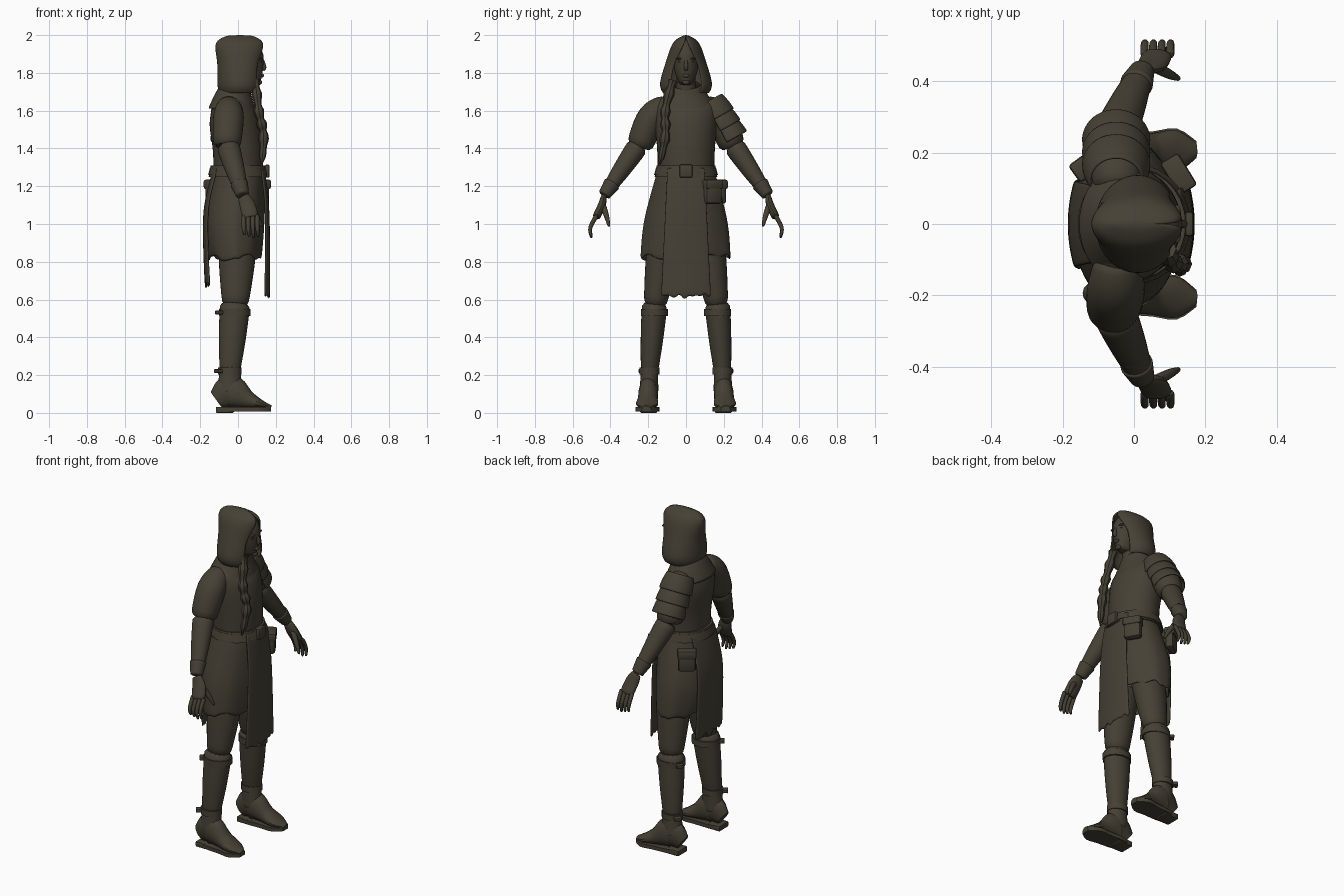
import bpy, bmesh, math, random
from mathutils import Vector

random.seed(4)
if "Cube" in bpy.data.objects:
    bpy.data.objects.remove(bpy.data.objects["Cube"])

cloth = bpy.data.materials.new("dark_olive_brown")
cloth.use_nodes = True
cloth.diffuse_color = (.06, .052, .035, 1)
cloth.node_tree.nodes["Principled BSDF"].inputs["Base Color"].default_value = cloth.diffuse_color
parts = []


def spline(points, steps=3):
    """Smoothly resample a short list of equal-length tuples."""
    result = []
    last = len(points) - 1
    for i in range(last):
        before, start, end, after = (points[max(0, min(last, i + k))] for k in (-1, 0, 1, 2))
        for j in range(steps):
            t = j / steps
            result.append(tuple(
                q + t / 2 * (r - p + t * (2 * p - 5 * q + 4 * r - s + t * (3 * (q - r) + s - p)))
                for p, q, r, s in zip(before, start, end, after)))
    return result + [tuple(points[last])]


def finish(name, bm, thickness=0, levels=1):
    """Turn a bmesh into a finished object."""
    bmesh.ops.recalc_face_normals(bm, faces=bm.faces)
    mesh = bpy.data.meshes.new(name)
    bm.to_mesh(mesh)
    bm.free()
    mesh.materials.append(cloth)
    ob = bpy.data.objects.new(name, mesh)
    bpy.context.collection.objects.link(ob)
    if thickness:
        solidify = ob.modifiers.new("thickness", "SOLIDIFY")
        solidify.thickness = thickness
    if levels:
        ob.modifiers.new("smooth", "SUBSURF").levels = levels
    parts.append(ob)
    return ob


def skin(bm, rows, closed):
    """Bridge successive rows of points with quads."""
    grid = [[bm.verts.new(point) for point in row] for row in rows]
    count = len(grid[0])
    for upper, lower in zip(grid, grid[1:]):
        for i in range(count if closed else count - 1):
            j = (i + 1) % count
            bm.faces.new((upper[i], upper[j], lower[j], lower[i]))
    return grid


def tube(name, stations, flat=1, side=1, ref=(1, 0, 0), sides=14, thickness=0,
         arc=None, shape=None, levels=1):
    """Loft ellipses along a path; stations are x, y, z, radius and optional second radius."""
    path = spline(stations)
    centres = [Vector((p[0], p[1] * side, p[2])) for p in path]
    rows = []
    for k, station in enumerate(path):
        along = (centres[min(k + 1, len(path) - 1)] - centres[max(k - 1, 0)]).normalized()
        u = Vector(ref)
        u = (u - along * u.dot(along)).normalized()
        v = along.cross(u)
        row = []
        for i in range(sides):
            angle = arc[0] + (arc[1] - arc[0]) * i / (sides - 1) if arc else math.tau * i / sides
            point = (centres[k] + u * math.cos(angle) * station[3]
                     + v * math.sin(angle) * station[-1] * flat)
            row.append(shape(point, angle, k / (len(path) - 1)) if shape else point)
        rows.append(row)
    bm = bmesh.new()
    grid = skin(bm, rows, not arc)
    if not thickness:
        bm.faces.new(grid[0])
        bm.faces.new(grid[-1])
    return finish(name, bm, thickness, levels)


def limb(name, start, end, wide, narrow, bulge=0, **options):
    """Tapered tube between two points, swelling in the middle."""
    middle = (wide + narrow) / 2 + bulge
    tube(name, [(*start, wide), (*start.lerp(end, .5), middle), (*end, narrow)], **options)


def box(name, centre, size, turn=0, bevel=.01):
    bm = bmesh.new()
    bmesh.ops.create_cube(bm, size=1)
    bmesh.ops.scale(bm, vec=size, verts=bm.verts)
    bmesh.ops.bevel(bm, geom=bm.edges[:], offset=bevel, segments=2, affect="EDGES", profile=.5)
    ob = finish(name, bm, levels=0)
    ob.location = centre
    ob.rotation_euler.z = turn


def ball(name, centre, size):
    bm = bmesh.new()
    bmesh.ops.create_uvsphere(bm, u_segments=12, v_segments=8, radius=1)
    bmesh.ops.scale(bm, vec=size, verts=bm.verts)
    finish(name, bm, levels=0).location = centre


# Torso, neck and draped cowl
tube("torso", [(0, 0, 1.2, .13, .15), (0, 0, 1.4, .135, .155), (-.02, 0, 1.55, .135, .17),
               (-.03, 0, 1.64, .1, .16), (-.02, 0, 1.7, .07, .09)], sides=20)
limb("neck", Vector((0, 0, 1.65)), Vector((.03, 0, 1.8)), .06, .05)
tube("cowl", [(-.03, 0, 1.6, .13, .17), (-.02, 0, 1.68, .1, .12), (0, 0, 1.74, .07, .08)],
     sides=20, thickness=.01)

# Head with simple facial features
tube("head", [(.07, 0, 1.735, .05, .03), (.06, 0, 1.8, .073, .06), (.05, 0, 1.9, .085, .07),
              (.03, 0, 1.97, .03, .03)], sides=16)
tube("nose", [(.125, 0, 1.88, .007), (.14, 0, 1.83, .013), (.13, 0, 1.815, .008)], sides=8)
ball("lips", (.128, 0, 1.785), (.01, .02, .01))
ball("chin", (.115, 0, 1.75), (.013, .02, .013))
for label, s in (("left", 1), ("right", -1)):
    ball(label + "_brow", (.12, .03 * s, 1.875), (.012, .024, .006))
    ball(label + "_eye", (.118, .03 * s, 1.858), (.01, .013, .006))

# Hood: rings that open at the face and close towards a peak
hood_rows = []
for z, depth, width in spline([(1.69, .11, .12), (1.74, .12, .14), (1.85, .12, .11),
                               (1.96, .13, .07), (2, .06, .01)]):
    opening = min(.65, 4.2 * (2 - z))
    turns = [opening + (math.tau - 2 * opening) * i / 24 for i in range(25)]
    hood_rows.append([(.01 + depth * math.cos(a), width * math.sin(a), z) for a in turns])
bm = bmesh.new()
bm.faces.new(skin(bm, hood_rows, False)[-1])
finish("hood", bm, .012)

# Braid hanging over the right shoulder, with bumps that fade into the tip
strand = spline([(.09, -.07, 1.76), (.11, -.11, 1.6), (.135, -.11, 1.47), (.125, -.14, 1.31)], 6)
bumps = [(.024 + .005 * math.cos(k * 2)) * min(1, (len(strand) - k) / 5) for k in range(len(strand))]
tube("braid", [(*p, r) for p, r in zip(strand, bumps)], sides=8, levels=0)


# Skirt with soft pleats and a torn hem
def pleats(point, angle, drop):
    swell = 1 + .015 * drop * math.sin(angle * 9)
    tear = random.uniform(-.01, .03) if drop == 1 else 0
    return Vector((point.x * swell, point.y * swell, point.z + tear))


tube("skirt", [(0, 0, 1.28, .13, .15), (0, 0, 1.2, .14, .175), (-.02, 0, 1, .16, .225),
               (-.015, 0, .81, .14, .24)], sides=40, thickness=.01, shape=pleats)


# Hanging panels, bowed around the body and torn at the bottom
def panel(name, profile, sign, ragged):
    rows = []
    for z, x, half in spline(profile):
        spread = [half * (i / 8 - 1) for i in range(17)]
        rows.append([(sign * (x - 1.2 * y * y), y, z) for y in spread])
    rows[-1] = [(x, y, z + random.uniform(0, ragged)) for x, y, z in rows[-1]]
    bm = bmesh.new()
    skin(bm, rows, False)
    finish(name, bm, .012)


panel("front_panel", [(1.3, .14, .1), (1.1, .165, .11), (.8, .17, .125), (.6, .17, .135)], 1, .04)
panel("back_panel", [(1.3, .13, .11), (1.1, .18, .12), (.9, .185, .125), (.65, .175, .13)], -1, .06)

# Belt, buckle and pouches
belt_middle = Vector((0, 0, 1.28))
for name, rise, depth in (("belt", .03, .155), ("belt_rim", .02, .158)):
    lift = Vector((0, 0, rise))
    limb(name, belt_middle - lift, belt_middle + lift, depth, depth - .01,
         flat=1.07, sides=28, levels=0)
box("belt_buckle", (.155, 0, 1.28), (.025, .07, .07))
for label, x, y, turn in (("front", .125, .14, .55), ("back", -.125, .17, 2.2)):
    box(label + "_pouch", (x, y, 1.165), (.05, .1, .12), turn, .018)
    box(label + "_pouch_flap", (x, y, 1.21), (.06, .106, .05), turn)

elbow, wrist = Vector((-.055, .25, 1.42)), Vector((.025, .435, 1.15))
hip, knee, ankle = Vector((0, .11, .95)), Vector((-.015, .165, .56)), Vector((-.045, .195, .2))
foot = spline([(-.115, .05, .03), (-.04, .09, .05), (.05, .05, .053), (.12, .025, .058),
               (.175, .01, .02)])

for label, s in (("left", 1), ("right", -1)):
    # Arms: sleeve, forearm and glove cuff
    tube(label + "_sleeve", [(-.05, .09, 1.63, .06), (-.05, .18, 1.57, .085),
                             (-.06, .25, 1.4, .075)], flat=.95, side=s)
    limb(label + "_forearm", elbow, wrist, .065, .033, .004, flat=.93, side=s)
    limb(label + "_glove_cuff", elbow.lerp(wrist, .75), wrist, .05, .035, flat=.95, side=s)

    # Hands
    tube(label + "_palm", [(*wrist, .03), (.05, .445, 1.1, .045), (.067, .478, 1.03, .045)],
         flat=.5, sides=10, side=s)
    for i, finger in enumerate(("little", "ring", "middle", "index")):
        x = .03 + .024 * i
        tip = .925 + .008 * abs(i - 2)
        tube(f"{label}_{finger}_finger", [(x, .47, 1.05, .013), (x, .508, .98, .012),
                                          (x + .005, .5, tip, .007)], sides=8, side=s)
    tube(label + "_thumb", [(.06, .44, 1.1, .018), (.1, .42, 1.04, .015), (.127, .407, .985, .007)],
         sides=8, side=s)

    # Legs: thigh, tall boot shaft, cuffs and strap ends
    limb(label + "_thigh", hip, knee, .11, .07, .005, flat=.87, side=s)
    limb(label + "_boot_shaft", knee + Vector((0, 0, .03)), ankle, .084, .054, .005, flat=.84, side=s)
    limb(label + "_boot_ankle", ankle.lerp(knee, .1), Vector((-.045, .197, .1)), .058, .065,
         flat=.8, side=s)
    for strap, spot, size in (("knee", .92, .084), ("ankle", .06, .062)):
        centre = ankle.lerp(knee, spot)
        half = Vector((0, 0, .018))
        limb(f"{label}_{strap}_strap", centre + half, centre - half, size, size,
             flat=.87, side=s, levels=0)
        tab = (centre.x - .9 * size, s * (centre.y + .03), centre.z)
        box(f"{label}_{strap}_strap_end", tab, (.045, .04, .02), -.6 * s, .004)

    # Foot, sole and heel
    tube(label + "_foot", [(x, .2 + x * .05, .02 + tall, tall, wide) for x, tall, wide in foot],
         ref=(0, 0, 1), side=s, levels=0)
    outline = [(x, wide + .004) for x, tall, wide in foot]
    outline += [(x, -wide) for x, wide in reversed(outline)]
    bm = bmesh.new()
    sole = [[(x, s * (.2 + x * .05 + y), z) for x, y in outline] for z in (.008, .03)]
    for rim in skin(bm, sole, True):
        bm.faces.new(rim)
    finish(label + "_sole", bm, levels=0)
    box(label + "_heel", (-.07, .198 * s, .016), (.095, .09, .032), bevel=.006)

# Overlapping plates on the outside of the left shoulder
for k in range(3):
    top = Vector((-.05, .12 + .035 * k, 1.655 - .06 * k))
    limb(f"left_shoulder_plate_{k + 1}", top, top + Vector((0, .05, -.09)), .078, .098, .004,
         arc=(-1.1 * math.pi, .1 * math.pi), thickness=.01)

# Smooth shading with sharp creases kept
bpy.ops.object.select_all(action="DESELECT")
for ob in parts:
    ob.select_set(True)
bpy.context.view_layer.objects.active = parts[0]
bpy.ops.object.shade_smooth_by_angle(angle=math.radians(40))
